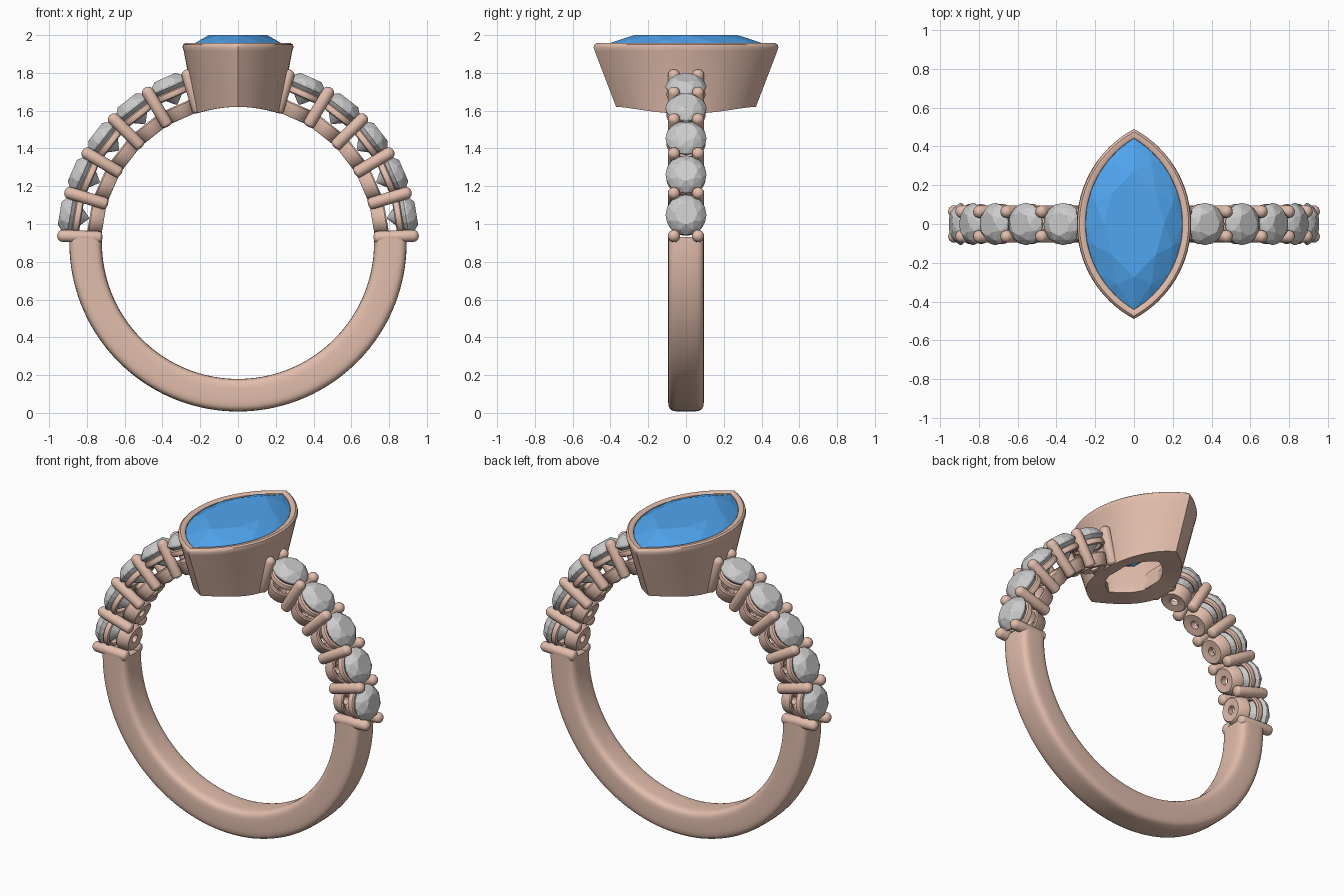
import bpy, bmesh
from math import sin, cos, pi, radians, sqrt, asin
from mathutils import Matrix, Vector

if "Cube" in bpy.data.objects:
    bpy.data.objects.remove(bpy.data.objects["Cube"])

CZ, R_IN, R_OUT = 0.9, 0.72, 0.893      # finger hole centre and band radii


def material(name, rgb):
    m = bpy.data.materials.new(name)
    m.diffuse_color = (*rgb, 1)
    m.use_nodes = True
    m.node_tree.nodes["Principled BSDF"].inputs["Base Color"].default_value = m.diffuse_color
    return m


GOLD = material("rose_gold", (0.76, 0.51, 0.41))
BLUE = material("blue_gem", (0.08, 0.38, 0.87))


def finish(name, bm, mat=None, smooth=True):
    bmesh.ops.recalc_face_normals(bm, faces=bm.faces)
    me = bpy.data.meshes.new(name)
    bm.to_mesh(me)
    bm.free()
    if mat:
        me.materials.append(mat)
    ob = bpy.data.objects.new(name, me)
    bpy.context.collection.objects.link(ob)
    if smooth:
        bpy.ops.object.select_all(action='DESELECT')
        ob.select_set(True)
        bpy.context.view_layer.objects.active = ob
        bpy.ops.object.shade_smooth_by_angle(angle=radians(38))
    return ob


def loft(name, loops, mat, wrap=False):
    """Skin a list of closed loops; wrap joins last to first, else ends are capped."""
    bm = bmesh.new()
    rows = [[bm.verts.new(p) for p in loop] for loop in loops]
    pairs = list(zip(rows, rows[1:])) + ([(rows[-1], rows[0])] if wrap else [])
    for a, b in pairs:
        for i in range(len(a)):
            j = (i + 1) % len(a)
            bm.faces.new((a[i], a[j], b[j], b[i]))
    if not wrap:
        bm.faces.new(rows[0])
        bm.faces.new(rows[-1])
    return finish(name, bm, mat)


def lathe(name, profile, mat, n=24, wrap=False):
    return loft(name, [[(r * cos(2 * pi * i / n), r * sin(2 * pi * i / n), z) for i in range(n)]
                       for r, z in profile], mat, wrap)


def marquise(u, l, w):
    """Point on a two-arc pointed oval; u runs 0..1 around it."""
    R = (l * l + w * w) / (2 * w)
    phi = asin(l / R) * (4 * (u % 0.5) - 1)
    s = 1 if u % 1 < 0.5 else -1
    return s * (R * cos(phi) - R + w), s * R * sin(phi)


def gem(name, outline, tiers, mat=None):
    """Faceted stone: hull of tiers (scale, z, count, offset)."""
    bm = bmesh.new()
    for s, z, n, off in tiers:
        for i in range(n):
            x, y = outline(((i + off) / n) % 1)
            bm.verts.new((x * s, y * s, z))
    bmesh.ops.convex_hull(bm, input=bm.verts)
    return finish(name, bm, mat, smooth=False)


def radial(deg, y=0):
    """Local z points outward from the finger hole centre."""
    return Matrix.Translation((0, y, CZ)) @ Matrix.Rotation(radians(90 - deg), 4, 'Y')


def spread(ob, frames):
    """Place the part at every frame with linked copies."""
    for k, m in enumerate(frames):
        o = ob if k == 0 else ob.copy()
        if k:
            bpy.context.collection.objects.link(o)
        o.matrix_world = m


def band(name, a0, a1, r0, r1, half, steps):
    def sp(v):
        return (1 if v > 0 else -1) * abs(v) ** 0.42
    mid, h = (r0 + r1) / 2, (r1 - r0) / 2
    loops = []
    for k in range(steps + 1):
        a = radians(a0 + (a1 - a0) * k / steps)
        loop = []
        for i in range(28):
            t = 2 * pi * (i + 0.5) / 28
            r = mid + h * sp(cos(t))
            loop.append((r * cos(a), half * sp(sin(t)), CZ + r * sin(a)))
        loops.append(loop)
    return loft(name, loops, GOLD)


# plain lower band and short shoulders next to the bezel
band("shank", 178, 362, R_IN, R_OUT, 0.095, 72)
for side, a in (("right", 72), ("left", 100)):
    band("shoulder_" + side, a, a + 8, R_IN, 0.84, 0.075, 4)

# stones, cups and bearing rings along both shoulders
STEP, START = 14.2, 2.3
seats = [START + STEP * (i + 0.5) for i in range(5)]
seats = [radial(a) for s in seats for a in (s, 180 - s)]
circle = lambda u: (cos(2 * pi * u), sin(2 * pi * u))
spread(gem("side_stone", circle, [(0.060, 0.957, 8, 0), (0.090, 0.937, 8, 0.5),
                                  (0.108, 0.910, 16, 0), (0.108, 0.900, 16, 0),
                                  (0.065, 0.858, 8, 0.5), (0.004, 0.800, 8, 0)]), seats)
spread(lathe("stone_cup", [(0.025, 0.725), (0.068, 0.72), (0.076, 0.727), (0.088, 0.79),
                           (0.084, 0.797), (0.07, 0.797), (0.025, 0.76)], GOLD, wrap=True), seats)
spread(lathe("bearing_ring", [(0.09 + 0.014 * cos(t * pi / 4), 0.86 + 0.02 * sin(t * pi / 4))
                              for t in range(8)], GOLD, 32, True), seats)

# paired prongs between the stones
posts = [START + STEP * i for i in range(6)]
dome = [(0.032 * cos(t), 0.028 * sin(t)) for t in (0, 0.4, 0.8, 1.2, 1.5)]
prong = [(r, 0.735 - z * 0.6) for r, z in reversed(dome)] + [(r, 0.93 + z) for r, z in dome]
spread(lathe("prong", prong, GOLD, 16),
       [radial(a, y) for p in posts for a in (p, 180 - p) for y in (-0.064, 0.064)])

# pointed oval bezel: outside up, over the rolled rim, down the inside to the open base
N = 64


def ring(l, w, z=None):
    pts = [marquise(i / N, l, w) for i in range(N)]
    return [(x, y, CZ + sqrt(R_IN ** 2 - x * x) if z is None else z) for x, y in pts]


loft("bezel", [ring(0.37, 0.225), ring(0.483, 0.287, 1.915), ring(0.489, 0.294, 1.935),
               ring(0.485, 0.291, 1.949), ring(0.474, 0.281, 1.957), ring(0.455, 0.264, 1.957),
               ring(0.442, 0.251, 1.95), ring(0.437, 0.246, 1.935), ring(0.425, 0.238, 1.89),
               ring(0.23, 0.14, 1.68), ring(0.22, 0.135)], GOLD, wrap=True)

# blue centre stone
gem("centre_stone", lambda u: marquise(u, 0.442, 0.25),
    [(0.62, 2.0, 8, 0), (0.86, 1.973, 8, 0.5), (1, 1.945, 24, 0), (1, 1.93, 24, 0),
     (0.55, 1.80, 8, 0.5), (0.02, 1.69, 4, 0)], BLUE)
